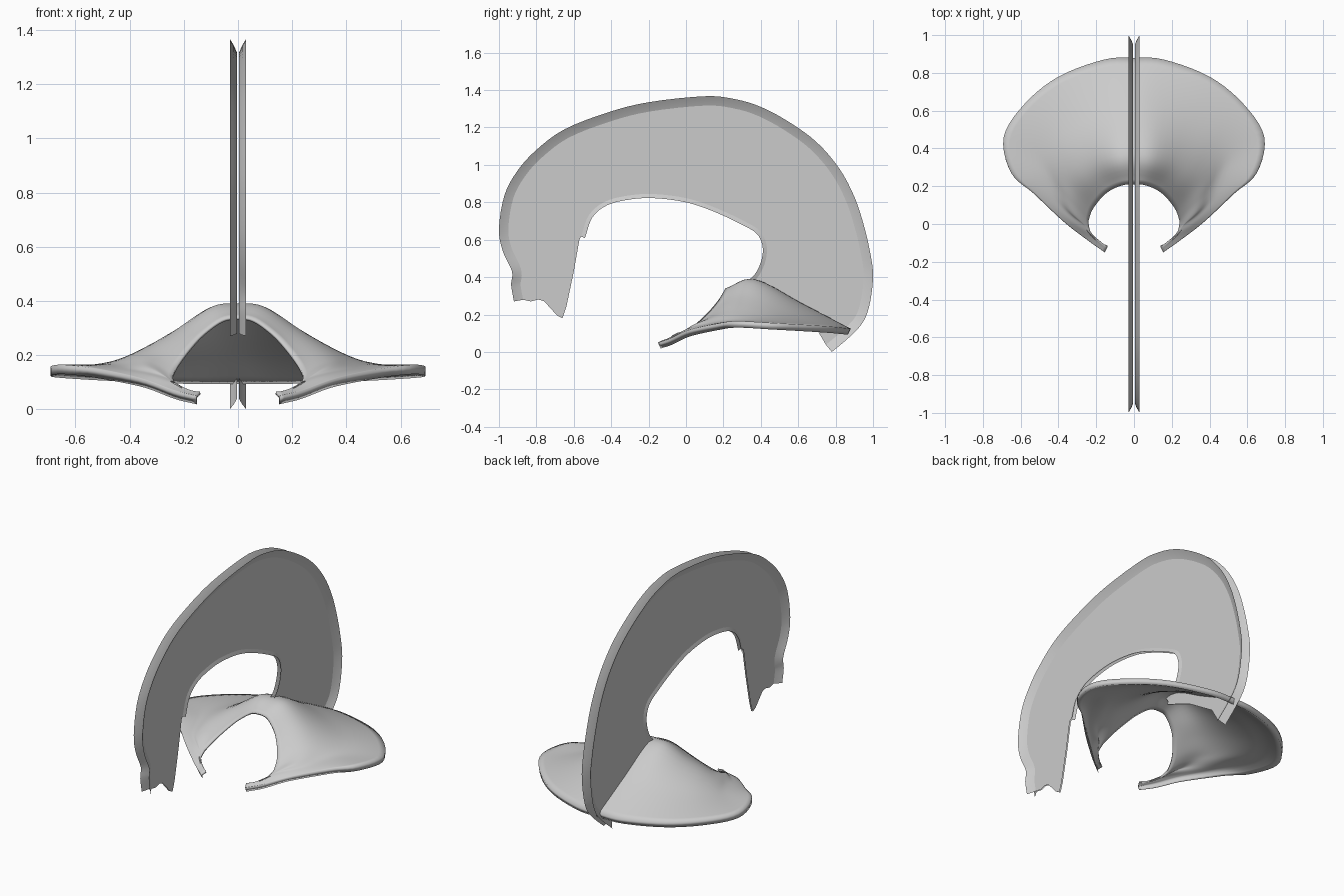
import bpy
from mathutils import Vector

if "Cube" in bpy.data.objects:
    bpy.data.objects.remove(bpy.data.objects["Cube"])


def smooth_path(pts, n):
    """Catmull-Rom interpolation through pts, n steps per span."""
    p = [Vector(q) for q in pts]
    p = [p[0] * 2 - p[1]] + p + [p[-1] * 2 - p[-2]]
    out = []
    for i in range(1, len(p) - 2):
        a, b, c, d = p[i - 1:i + 3]
        for k in range(n):
            t = k / n
            out.append(0.5 * (2 * b + (c - a) * t + (2 * a - 5 * b + 4 * c - d) * t * t
                              + (3 * b - a - 3 * c + d) * t ** 3))
    return out + [p[-2]]


def inset(path, dist):
    """Shift a (y, z) path to its right-hand side."""
    res = []
    for i, q in enumerate(path):
        t = (path[min(i + 1, len(path) - 1)] - path[max(i - 1, 0)]).normalized()
        res.append(q + Vector((t.y, -t.x)) * dist)
    return res


def make_object(name, verts, faces):
    me = bpy.data.meshes.new(name)
    me.from_pydata(verts, [], faces)
    me.update()
    ob = bpy.data.objects.new(name, me)
    bpy.context.collection.objects.link(ob)
    return ob


def shade(ob, angle):
    bpy.ops.object.select_all(action='DESELECT')
    ob.select_set(True)
    bpy.context.view_layer.objects.active = ob
    bpy.ops.object.shade_smooth_by_angle(angle=angle)


# Vertical sickle sheet: outer border (front to back), free inner margin (back to front)
outer = smooth_path([(-.92, .27), (-.935, .36), (-.93, .43), (-.98, .54), (-1, .66), (-.97, .84),
                     (-.9, .97), (-.8, 1.08), (-.65, 1.19), (-.42, 1.28), (-.2, 1.335), (.1, 1.367),
                     (.26, 1.352), (.4, 1.31), (.55, 1.23), (.7, 1.12), (.82, .98), (.9, .83),
                     (.95, .68), (.985, .53), (1, .41), (.985, .27), (.95, .165), (.88, .085),
                     (.78, 0)], 4)
inner = smooth_path([(.30, .37), (.36, .405), (.40, .48), (.41, .56), (.38, .63), (.3, .68),
                     (.15, .75), (0, .80), (-.17, .822), (-.3, .815), (-.42, .785), (-.5, .72),
                     (-.54, .61)], 5)
back_bottom = [(.70, .12), (.5, .25), (.3, .335)]
front_bottom = [(-.57, .60), (-.60, .43), (-.64, .24), (-.66, .18), (-.69, .195), (-.73, .24),
                (-.76, .272), (-.79, .28), (-.83, .27)]
verts, faces = [], []


def add_strips(rows, sign):
    """rows: list of (path, x); joins neighbouring rows with quads."""
    base, n = len(verts), len(rows[0][0])
    for path, x in rows:
        verts.extend((sign * x, q[0], q[1]) for q in path)
    for r in range(len(rows) - 1):
        for i in range(n - 1):
            a = base + r * n + i
            f = (a, a + 1, a + n + 1, a + n)
            faces.append(f if sign > 0 else f[::-1])


for s in (1, -1):
    o_in, i_in = inset(outer, .05), inset(inner, .022)
    # flat side wall
    poly = o_in + back_bottom + i_in + front_bottom
    base = len(verts)
    verts.extend((s * .004, q[0], q[1]) for q in poly)
    f = tuple(range(base, base + len(poly)))
    faces.append(f[::-1] if s > 0 else f)
    # flared outer rim and slightly flared free margin
    add_strips([(outer, .03), (inset(outer, .025), .015), (o_in, .004)], s)
    add_strips([(inner, .012), (i_in, .004)], s)
sickle = make_object("sickle_sheet", verts, faces)
shade(sickle, .6)

# Tent-shaped sheet: cross stations from the notch edge to the outer edge, right half
half = [
    [(0, .21, .34), (0, .37, .388), (0, .62, .26), (0, .88, .125)],
    [(.06, .205, .33), (.10, .36, .377), (.13, .62, .24), (.16, .87, .125)],
    [(.13, .175, .28), (.22, .32, .30), (.31, .56, .205), (.40, .78, .135)],
    [(.18, .13, .225), (.29, .26, .25), (.43, .47, .185), (.58, .635, .145)],
    [(.22, .075, .17), (.33, .20, .21), (.49, .36, .17), (.69, .46, .155)],
    [(.237, .03, .135), (.34, .13, .18), (.46, .24, .165), (.65, .27, .165)],
    [(.24, 0, .115), (.32, .05, .15), (.41, .12, .15), (.53, .16, .15)],
    [(.225, -.05, .09), (.26, -.01, .115), (.32, .01, .125), (.37, .01, .115)],
    [(.18, -.09, .07), (.20, -.08, .08), (.22, -.075, .08), (.24, -.09, .07)],
    [(.14, -.12, .065), (.145, -.13, .06), (.15, -.14, .055), (.155, -.15, .05)],
]
stations = [[(-x, y, z) for x, y, z in st] for st in half[:0:-1]] + half
columns = [smooth_path([st[k] for st in stations], 5) for k in range(4)]
grid = [smooth_path(c, 6) for c in zip(*columns)]
m = len(grid[0])
tv = [v for row in grid for v in row]
tf = [(i * m + j, i * m + j + 1, (i + 1) * m + j + 1, (i + 1) * m + j)
      for i in range(len(grid) - 1) for j in range(m - 1)]
tent = make_object("tent_sheet", tv, tf)
if sum(p.normal.z for p in tent.data.polygons) < 0:
    tent.data.flip_normals()

# Thin shell that thickens toward the outer border
vg = tent.vertex_groups.new(name="thickness")
for i in range(len(tv)):
    t = (i % m) / (m - 1)
    vg.add([i], .3 + .7 * max(0, (t - .85) / .15), 'REPLACE')
mod = tent.modifiers.new("shell", 'SOLIDIFY')
mod.thickness = .035
mod.offset = -1
mod.vertex_group = "thickness"
shade(tent, .8)
